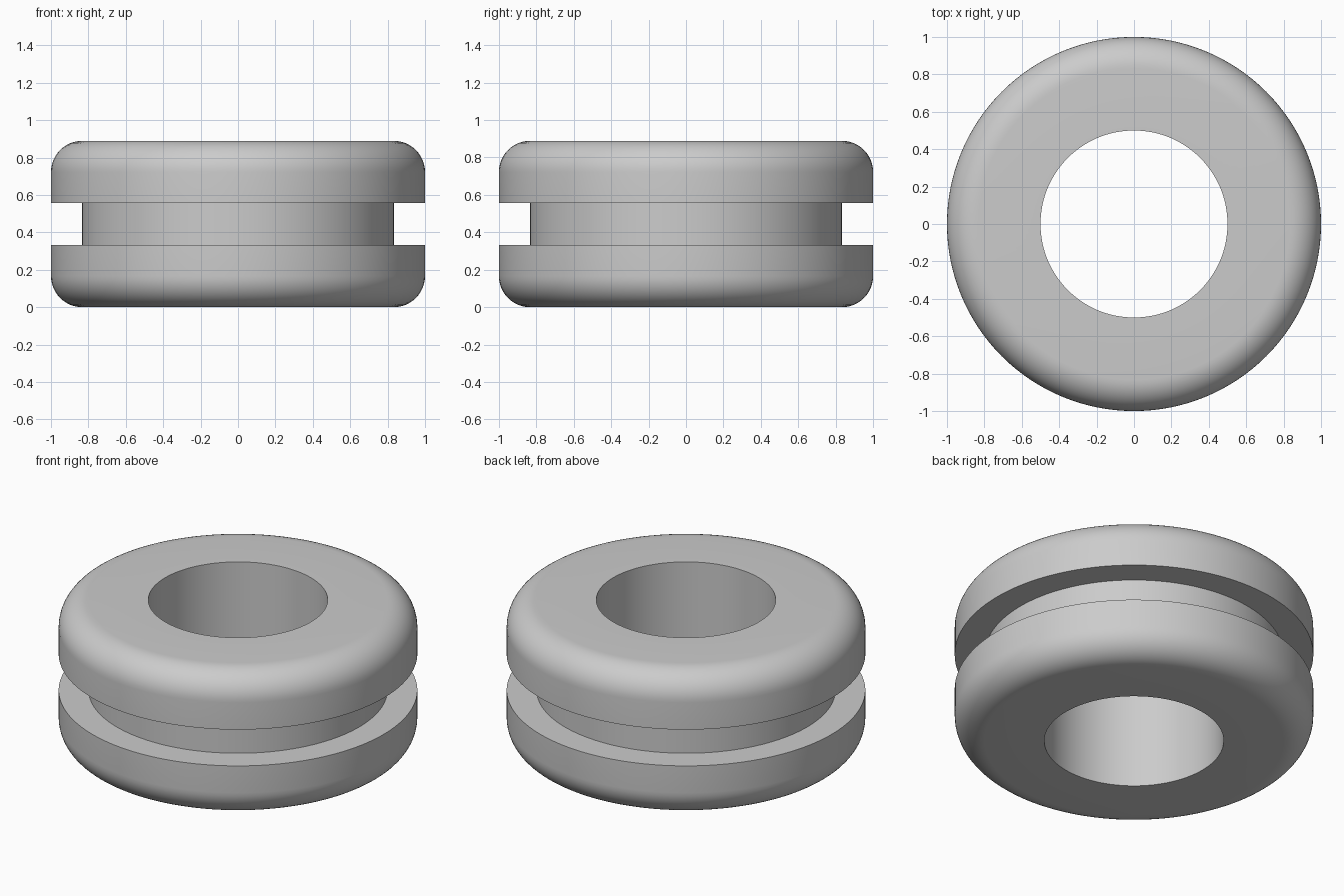
import bpy, bmesh, math

cube = bpy.data.objects.get("Cube")
if cube:
    bpy.data.objects.remove(cube, do_unlink=True)

SEGMENTS = 128
HEIGHT, OUTER, BORE, NECK = 0.889, 1.0, 0.5, 0.833
GROOVE_LOW, GROOVE_HIGH, FILLET = 0.333, 0.556, 0.167

# Single grey rubber colour
rubber = bpy.data.materials.new("grey_rubber")
rubber.use_nodes = True
grey = (0.6, 0.6, 0.6, 1)
rubber.diffuse_color = grey
rubber.node_tree.nodes["Principled BSDF"].inputs["Base Color"].default_value = grey


def fillet(z, start, steps=12):
    """Quarter circle on the outer rim, counter-clockwise from the start angle."""
    angles = [math.radians(start + 90 * i / steps) for i in range(steps + 1)]
    return [(OUTER - FILLET + FILLET * math.cos(a), z + FILLET * math.sin(a)) for a in angles]


# Closed cross-section: bore, rounded lower flange, groove, rounded upper flange
profile = [(BORE, 0)] + fillet(FILLET, -90)
profile += [(OUTER, GROOVE_LOW), (NECK, GROOVE_LOW), (NECK, GROOVE_HIGH), (OUTER, GROOVE_HIGH)]
profile += fillet(HEIGHT - FILLET, 0) + [(BORE, HEIGHT)]

# Revolve the cross-section into a solid ring
bm = bmesh.new()
rings = []
for s in range(SEGMENTS):
    a = math.tau * s / SEGMENTS
    rings.append([bm.verts.new((r * math.cos(a), r * math.sin(a), z)) for r, z in profile])
for s, ring in enumerate(rings):
    following = rings[(s + 1) % SEGMENTS]
    for i in range(len(profile)):
        j = (i + 1) % len(profile)
        bm.faces.new((ring[i], following[i], following[j], ring[j]))
bmesh.ops.recalc_face_normals(bm, faces=bm.faces)

mesh = bpy.data.meshes.new("grommet")
bm.to_mesh(mesh)
bm.free()
mesh.materials.append(rubber)
grommet = bpy.data.objects.new("grommet", mesh)
bpy.context.collection.objects.link(grommet)

# Smooth the curves and keep the groove and bore edges crisp
bpy.ops.object.select_all(action='DESELECT')
grommet.select_set(True)
bpy.context.view_layer.objects.active = grommet
bpy.ops.object.shade_smooth_by_angle(angle=math.radians(30))
